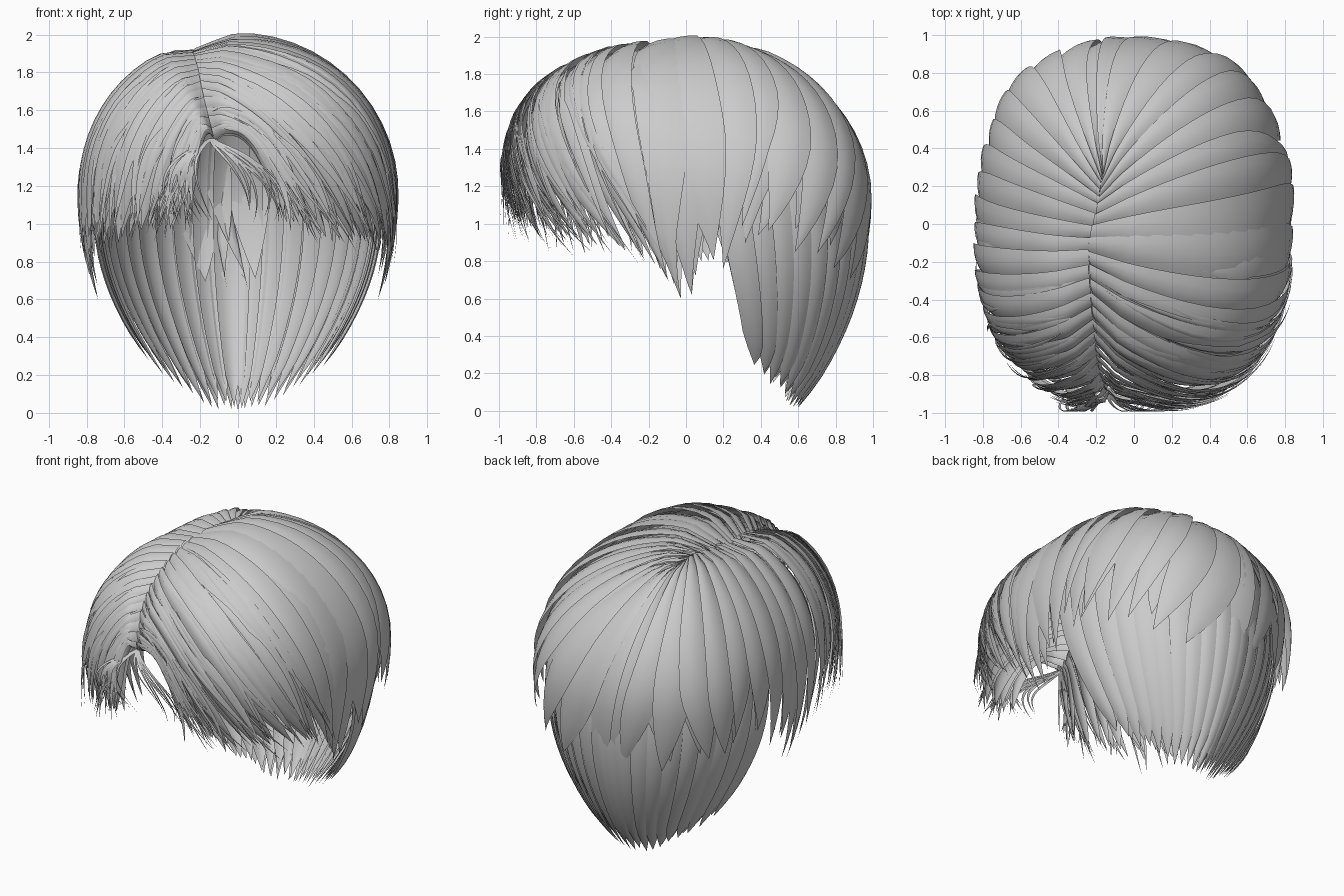
import bpy, bmesh, math, random
from mathutils import Vector

random.seed(4)
cube = bpy.data.objects.get("Cube")
if cube:
    bpy.data.objects.remove(cube)

hair = bpy.data.materials.new("hair_grey")
hair.use_nodes = True
hair.diffuse_color = (0.6, 0.6, 0.6, 1)
hair.node_tree.nodes["Principled BSDF"].inputs["Base Color"].default_value = (0.6, 0.6, 0.6, 1)

# Head dome: boxy in plan, round at the sides, fuller at the forehead
AX, AY, UP, DOWN, MID, PLAN = 0.82, 0.965, 0.84, 1.25, 1.13, 2.5


def dome(d, lift=0.0):
    """Point on the dome along direction d, raised by lift."""
    d = d.normalized()
    p = 2.0 + 0.6 * max(0, -d.y)
    h = UP if d.z > 0 else DOWN
    flat = (abs(d.x / AX) ** PLAN + abs(d.y / AY) ** PLAN) ** (1 / PLAN)
    r = (flat ** p + abs(d.z / h) ** p) ** (-1 / p)
    return Vector((0, 0, MID)) + d * (r + lift)


def lerp(a, b, t):
    return a + (b - a) * t


def smooth(t):
    t = max(0.0, min(1.0, t))
    return t * t * (3 - 2 * t)


# Stations from forehead to nape: root x, root y, root z, tip azimuth, tip height
STATIONS = [(-.13, -.92, 1.46, 17, 1.03), (-.19, -.80, 1.70, 36, .96),
            (-.22, -.60, 1.85, 54, .93), (-.24, -.35, 1.92, 72, .92),
            (-.25, -.10, 1.94, 91, .66), (-.20, .10, 1.95, 112, 1.0),
            (-.18, .22, 1.94, 140, .86), (-.17, .27, 1.93, 184, .66)]
LAST = len(STATIONS) - 1


def swept(side):
    """Surface falling from the parting to the tips on one side."""
    def point(s, t, drop, lift):
        s = max(0.0, min(LAST - 1e-4, s))
        i = int(s)
        rx, ry, rz, az, tz = [lerp(a, b, s - i) for a, b in zip(STATIONS[i], STATIONS[i + 1])]
        root = Vector((rx, ry, rz - MID)).normalized()
        z = tz + drop - MID
        k = math.sqrt(max(0.05, 1 - (z / DOWN) ** 2))
        az = math.radians(az)
        tip = Vector((side * k * AX * math.sin(az), -k * AY * math.cos(az), z)).normalized()
        d = root.slerp(tip, min(t, 1.0))
        d.z += 0.2 * max(0, 1 - s / 2.5) * math.sin(math.pi * min(t, 1.0))
        # The parting is a shallow groove
        return dome(d, lift - 0.05 * (1 - smooth(t / 0.14)))
    return point


def curtain(s, t, drop, lift):
    """Long hair hanging down the back; s is the angle from the nape."""
    f = abs(s) / 80
    z = lerp(1.5, 0.27 * f ** 2.5 + drop, t)
    q = (z - 1) ** 2
    a = 0.775 * (1 - 0.6 * q) + lift
    b = 0.965 * (1 - (0.39 if z < 1 else 0.6) * q) + lift
    ang = math.radians(s * (1 - 0.2 * t * t))
    return Vector((a * math.sin(ang), b * math.cos(ang), z))


def add_lock(bm, surf, s, half, drop, lift, bulge=.014, tilt=.02, t0=0.0, flare=0.0,
             sway=0.0, nt=18, nu=5, taper=0.55, flip=False):
    """One pointed ribbon with an arched, shingled cross-section."""
    rows = []
    for j in range(nt + 1):
        q = j / nt
        t = lerp(t0, 1, q)
        w = 1 - max(0, (q - taper) / (1 - taper)) ** 1.7
        if t0 > 0:
            w *= smooth(q / 0.25 + 0.05)
        row = []
        for i in range(nu):
            u = 2 * i / (nu - 1) - 1
            out = lift + (bulge * (1 - u * u) + tilt * u) * w + flare * q ** 3
            # Locks bow backwards on the way down
            bend = sway * (q * q - 0.6 * math.sin(math.pi * q))
            row.append(bm.verts.new(surf(s + u * half * w + bend, t, drop, out)))
        rows.append(row)
    for r0, r1 in zip(rows, rows[1:]):
        for i in range(nu - 1):
            f = (r0[i], r0[i + 1], r1[i + 1], r1[i])
            bm.faces.new(f[::-1] if flip else f)


def finish(bm, name):
    bmesh.ops.remove_doubles(bm, verts=bm.verts, dist=1e-5)
    mesh = bpy.data.meshes.new(name)
    bm.to_mesh(mesh)
    bm.free()
    mesh.materials.append(hair)
    ob = bpy.data.objects.new(name, mesh)
    bpy.context.collection.objects.link(ob)
    for p in mesh.polygons:
        p.use_smooth = True


def jitter(a):
    return random.uniform(-a, a)


for side, name in ((1, "left"), (-1, "right")):
    surf = swept(side)
    flip = side < 0
    # Main locks in two shingled layers
    for layer, lift, n in (("top", 0.012, 24), ("under", -0.03, 22)):
        bm = bmesh.new()
        edges = [LAST * ((i + (0.5 if layer == "under" else 0)) / n) ** 1.15 for i in range(n + 1)]
        for a, b in zip(edges, edges[1:]):
            long_tip = jitter(.07) if a > 2 else jitter(.04)
            add_lock(bm, surf, (a + b) / 2, (b - a) * random.uniform(.62, .8), long_tip,
                     lift + jitter(.008), flip=flip, taper=random.uniform(.5, .68),
                     flare=-.04 if a < 2 else 0, sway=jitter(.15))
        finish(bm, f"{name}_{layer}_locks")
    # Fine strands over the fringe
    bm = bmesh.new()
    for i in range(46):
        s = 3.4 * random.random() ** 1.4
        add_lock(bm, surf, s, random.uniform(.04, .1), jitter(.08), random.uniform(.02, .035),
                 bulge=.006, tilt=.006, t0=random.choice((.04, .1, .25, .45)),
                 flare=random.uniform(-.06, .03), sway=jitter(.4), nt=16, nu=3,
                 taper=.3, flip=flip)
    finish(bm, f"{name}_fringe_strands")
    # Pointed long locks in front of the ear
    bm = bmesh.new()
    for s, drop in ((3.6, -.05), (3.85, -.1), (4.05, -.06)):
        add_lock(bm, surf, s, .2, drop, -.005, t0=.3, flip=flip)
    finish(bm, f"{name}_ear_locks")

# Back curtain in two layers
for name, lift, n, up in (("back_outer_locks", 0.0, 21, 0), ("back_inner_locks", -.02, 18, .02)):
    bm = bmesh.new()
    step = 160 / n
    for i in range(n):
        s = -80 + (i + .5) * step
        add_lock(bm, curtain, s, step * .68, up + random.uniform(0, .04), lift + jitter(.006),
                 bulge=.014, tilt=math.copysign(.012, -s), taper=random.uniform(.82, .9))
    finish(bm, name)


# Loose curls hanging from the front of the parting
def curl(x_end, z_end, bow):
    def point(s, t, drop, lift):
        x = lerp(-.14, x_end, smooth(t)) + bow * math.sin(math.pi * t)
        z = lerp(1.45, z_end, t) + .06 * math.sin(math.pi * t)
        return Vector((x + s, -.88 - .11 * math.sin(math.pi * t) - lift, z))
    return point


bm = bmesh.new()
for i in range(20):
    if i % 2:
        path = curl(random.uniform(-.36, -.08), random.uniform(.98, 1.1), random.uniform(-.16, -.08))
    else:
        path = curl(random.uniform(.02, .26), random.uniform(.98, 1.1), random.uniform(-.03, .1))
    add_lock(bm, path, 0, random.uniform(.008, .016), 0, 0, bulge=.004, tilt=.003,
             nt=16, nu=3, taper=.25)
finish(bm, "loose_front_curls")
